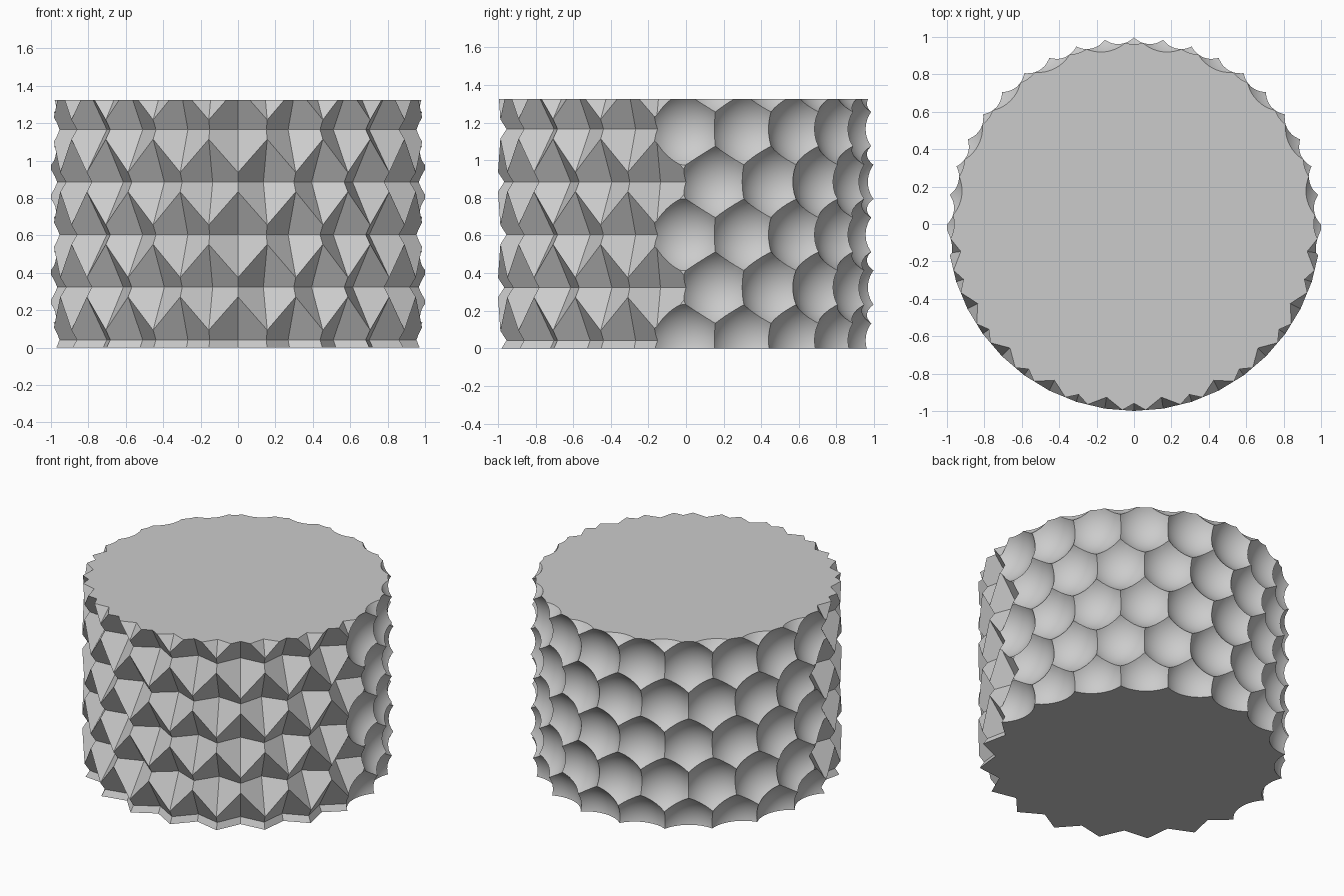
import bpy, bmesh, math
from mathutils import Matrix

if "Cube" in bpy.data.objects:
    bpy.data.objects.remove(bpy.data.objects["Cube"])

HEIGHT = 1.325
COLUMNS = 20
ROWS = 7
ROW_STEP = 0.281
FIRST_ROW = 0.042 - ROW_STEP
STEP = 2 * math.pi / COLUMNS

grey = bpy.data.materials.new("plain grey")
grey.use_nodes = True
grey.diffuse_color = (0.6, 0.6, 0.6, 1)
grey.node_tree.nodes["Principled BSDF"].inputs["Base Color"].default_value = grey.diffuse_color


def make_mesh(name, bm):
    mesh = bpy.data.meshes.new(name)
    bm.to_mesh(mesh)
    bm.free()
    return mesh


def make_object(name, bm):
    mesh = make_mesh(name, bm)
    mesh.materials.append(grey)
    obj = bpy.data.objects.new(name, mesh)
    bpy.context.collection.objects.link(obj)
    return obj


def round_ball():
    """Smooth ball for the scooped half."""
    bm = bmesh.new()
    bmesh.ops.create_uvsphere(bm, u_segments=48, v_segments=24, radius=0.232,
                              matrix=Matrix.Translation((1.13, 0, 0)))
    return make_mesh("round_ball", bm)


def faceted_ball():
    """Six-sided faceted ball with one corner pointing at the axis."""
    bm = bmesh.new()
    size, inner = 0.28, 0.867
    rings = []
    for lat in (-60, 0, 60):
        a = math.radians(lat)
        turns = [k * math.pi / 3 for k in range(6)]
        rings.append([bm.verts.new((inner + size + size * math.cos(a) * math.cos(b),
                                    size * math.cos(a) * math.sin(b),
                                    size * math.sin(a))) for b in turns])
    for low, high in zip(rings, rings[1:]):
        for k in range(6):
            n = (k + 1) % 6
            bm.faces.new((low[k], low[n], high[n], high[k]))
    bm.faces.new(rings[0][::-1])
    bm.faces.new(rings[-1])
    return make_mesh("faceted_ball", bm)


def stamp(bm, template, matrix):
    """Add a moved copy of a ball to the cutter."""
    copy = template.copy()
    copy.transform(matrix)
    bm.from_mesh(copy)
    bpy.data.meshes.remove(copy)


# Solid drum
bm = bmesh.new()
bmesh.ops.create_cone(bm, cap_ends=True, segments=160, radius1=1, radius2=1, depth=HEIGHT,
                      matrix=Matrix.Translation((0, 0, HEIGHT / 2)))
drum = make_object("textured_drum", bm)
bpy.context.view_layer.objects.active = drum
drum.select_set(True)

# Carve the cells in four sets, so that no balls overlap within a set
scoop, facet = round_ball(), faceted_ball()
for row_set in range(2):
    for column_set in range(2):
        bm = bmesh.new()
        for row in range(row_set, ROWS, 2):
            for col in range(column_set, COLUMNS, 2):
                # odd rows line up with the axes, even rows are shifted half a cell
                angle = col * STEP + (0 if row % 2 else STEP / 2)
                matrix = (Matrix.Translation((0, 0, FIRST_ROW + row * ROW_STEP))
                          @ Matrix.Rotation(angle, 4, "Z"))
                stamp(bm, scoop if angle < math.pi + 0.01 else facet, matrix)
        cutter = make_object("cell_cutter", bm)
        cutter.hide_render = True
        cut = drum.modifiers.new("cells", "BOOLEAN")
        cut.operation = "DIFFERENCE"
        cut.solver = "MANIFOLD"
        cut.object = cutter
        bpy.ops.object.modifier_apply(modifier=cut.name)
        bpy.data.objects.remove(cutter)

# Smooth scoops with sharp ridges
bpy.ops.object.shade_smooth_by_angle(angle=math.radians(15))
